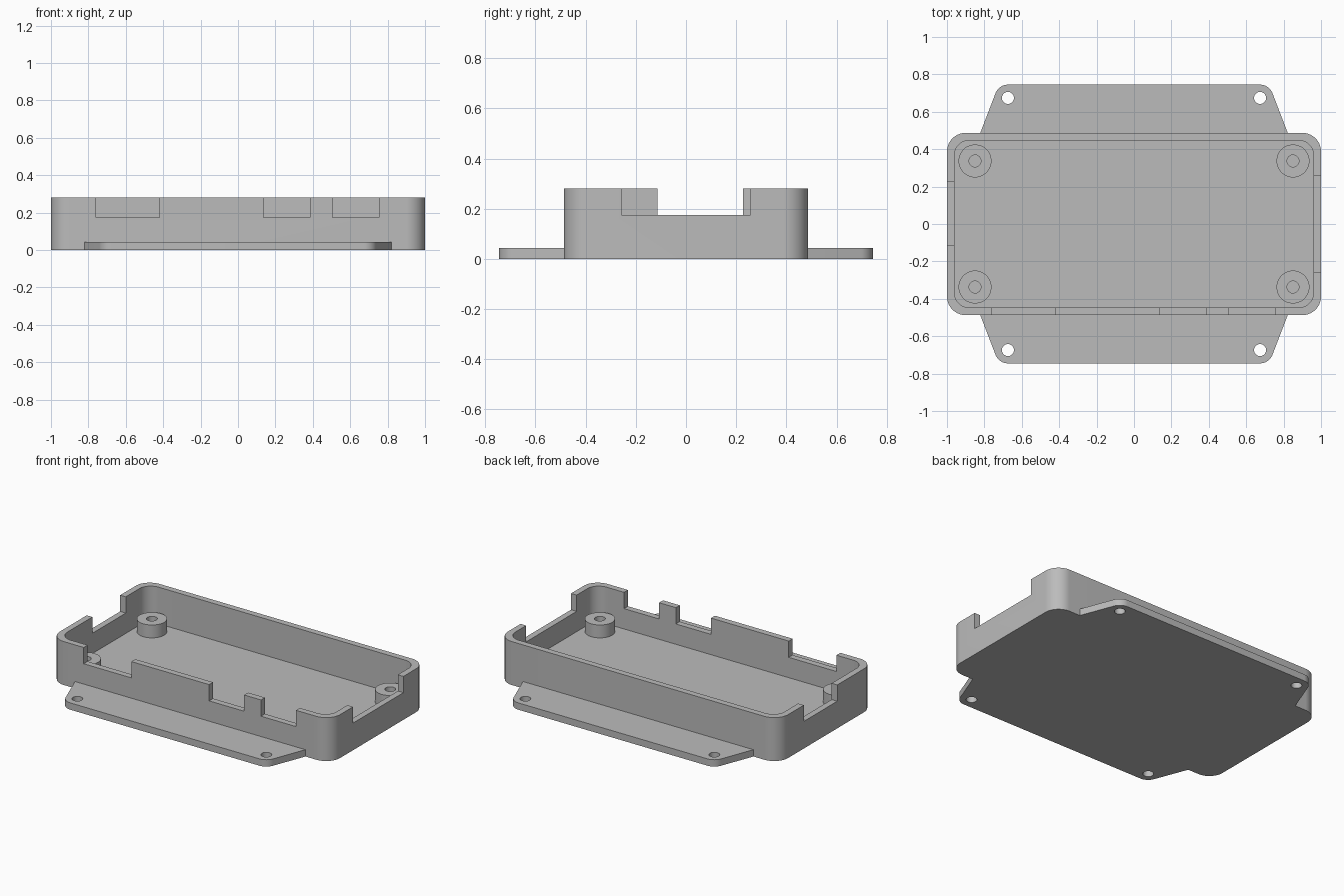
import bpy
import bmesh
from math import sin, cos, pi, radians, atan2

cube = bpy.data.objects.get("Cube")
if cube:
    bpy.data.objects.remove(cube, do_unlink=True)

grey = bpy.data.materials.new("plain grey")
grey.use_nodes = True
colour = (0.5, 0.5, 0.5, 1)
grey.diffuse_color = colour
grey.node_tree.nodes["Principled BSDF"].inputs["Base Color"].default_value = colour

# Main dimensions
HALF_X, HALF_Y, HEIGHT = 1.0, 0.487, 0.28
WALL, FLOOR = 0.04, 0.044
NOTCH_Z = 0.175
TAB_Y, TAB_HOLE, HOLE_R = 0.745, 0.674, 0.032
POST_X, POST_Y, POST_R, POST_TOP = 0.85, 0.337, 0.088, 0.127


def arc(cx, cy, r, start, end, steps=16):
    return [(cx + r * cos(start + (end - start) * i / steps),
             cy + r * sin(start + (end - start) * i / steps)) for i in range(steps + 1)]


def rounded_rect(hx, hy, r):
    points = []
    for i, (sx, sy) in enumerate([(1, 1), (-1, 1), (-1, -1), (1, -1)]):
        points += arc(sx * (hx - r), sy * (hy - r), r, i * pi / 2, (i + 1) * pi / 2)
    return points


def circle(x, y, r):
    return arc(x, y, r, 0, 2 * pi, 48)[:-1]


def prism(name, outline, z0, z1):
    bm = bmesh.new()
    face = bm.faces.new([bm.verts.new((x, y, z0)) for x, y in outline])
    top = bmesh.ops.extrude_face_region(bm, geom=[face])["geom"]
    bmesh.ops.translate(bm, vec=(0, 0, z1 - z0),
                        verts=[v for v in top if isinstance(v, bmesh.types.BMVert)])
    bmesh.ops.recalc_face_normals(bm, faces=bm.faces)
    mesh = bpy.data.meshes.new(name)
    bm.to_mesh(mesh)
    bm.free()
    mesh.materials.append(grey)
    obj = bpy.data.objects.new(name, mesh)
    bpy.context.collection.objects.link(obj)
    return obj


def block(x0, x1, y0, y1):
    return [(x0, y0), (x1, y0), (x1, y1), (x0, y1)]


def activate(obj):
    bpy.ops.object.select_all(action="DESELECT")
    obj.select_set(True)
    bpy.context.view_layer.objects.active = obj


def cut(obj, outline, z0, z1):
    cutter = prism("cutter", outline, z0, z1)
    cutter.hide_render = True
    activate(obj)
    mod = obj.modifiers.new("cut", "BOOLEAN")
    mod.operation = "DIFFERENCE"
    mod.solver = "EXACT"
    mod.object = cutter
    bpy.ops.object.modifier_apply(modifier=mod.name)
    bpy.data.objects.remove(cutter, do_unlink=True)


def finish(obj):
    activate(obj)
    bpy.ops.object.shade_smooth_by_angle(angle=radians(30))


# Open tray with rounded corners
tray = prism("tray", rounded_rect(HALF_X, HALF_Y, 0.1), 0, HEIGHT)
cut(tray, rounded_rect(HALF_X - WALL, HALF_Y - WALL, 0.08), FLOOR, 0.4)

# Connector notches in the front wall and both ends
for x0, x1 in [(-0.76, -0.42), (0.135, 0.385), (0.505, 0.755)]:
    cut(tray, block(x0, x1, -0.6, -0.42), NOTCH_Z, 0.4)
cut(tray, block(-1.1, -0.93, -0.113, 0.228), NOTCH_Z, 0.4)
cut(tray, block(0.93, 1.1, -0.257, 0.257), NOTCH_Z, 0.4)
finish(tray)

# Mounting tabs, tapered and rounded around their screw holes
tab_r = TAB_Y - TAB_HOLE
slant = atan2(0.34, 0.94)
for name, side in [("back_tab", 1), ("front_tab", -1)]:
    right = [(0.822, HALF_Y)] + arc(TAB_HOLE, TAB_HOLE, tab_r, slant, pi / 2)
    outline = right + [(-x, y) for x, y in reversed(right)]
    tab = prism(name, [(x, y * side) for x, y in outline], 0, FLOOR)
    for x in (-TAB_HOLE, TAB_HOLE):
        cut(tab, circle(x, TAB_HOLE * side, HOLE_R), -0.1, 0.1)
    finish(tab)

# Board posts with blind screw holes
for y_name, y in [("front", -POST_Y), ("back", POST_Y)]:
    for x_name, x in [("right", -POST_X), ("left", POST_X)]:
        post = prism(f"{y_name}_{x_name}_post", circle(x, y, POST_R), FLOOR - 0.01, POST_TOP)
        cut(post, circle(x, y, HOLE_R), FLOOR, 0.2)
        finish(post)
